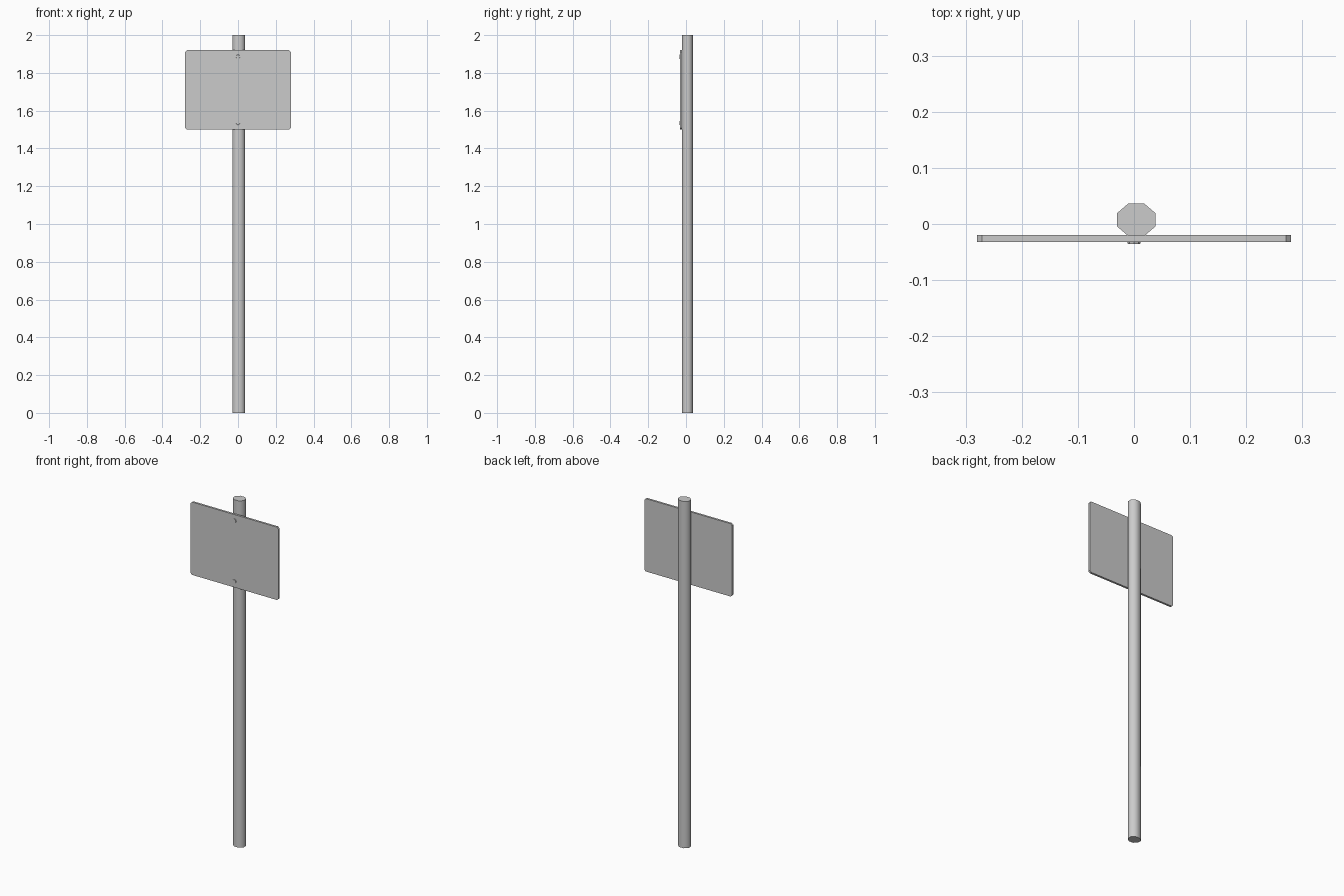
import bpy, bmesh, math
from mathutils import Matrix, Vector

if "Cube" in bpy.data.objects:
    bpy.data.objects.remove(bpy.data.objects["Cube"])


def finish(name, bm, smooth=False):
    bmesh.ops.recalc_face_normals(bm, faces=bm.faces[:])
    mesh = bpy.data.meshes.new(name)
    bm.to_mesh(mesh)
    bm.free()
    obj = bpy.data.objects.new(name, mesh)
    bpy.context.collection.objects.link(obj)
    if smooth:
        bpy.ops.object.select_all(action='DESELECT')
        obj.select_set(True)
        bpy.context.view_layer.objects.active = obj
        bpy.ops.object.shade_smooth_by_angle(angle=math.radians(50))
    return obj


def prism(name, profile, start, extrude, smooth=False):
    """Closed profile placed at start and extruded along a vector."""
    bm = bmesh.new()
    face = bm.faces.new([bm.verts.new(Vector(start) + Vector(p)) for p in profile])
    top = bmesh.ops.extrude_face_region(bm, geom=[face], use_keep_orig=True)
    verts = [v for v in top['geom'] if isinstance(v, bmesh.types.BMVert)]
    bmesh.ops.translate(bm, verts=verts, vec=extrude)
    return finish(name, bm, smooth)


# Eight-sided post, slightly wider than deep
rx, ry = 0.034 / math.cos(math.pi / 8), 0.029 / math.cos(math.pi / 8)
octagon = [(rx * math.cos(a), ry * math.sin(a), 0)
           for a in (math.pi * (2 * i + 1) / 8 for i in range(8))]
prism("post", octagon, (0.004, 0.0075, 0), (0, 0, 2), smooth=True)

# Sign plate with clipped corners
hw, hh, c = 0.28, 0.21, 0.009
plate = [(hw, 0, hh - c), (hw - c, 0, hh), (c - hw, 0, hh), (-hw, 0, hh - c),
         (-hw, 0, c - hh), (c - hw, 0, -hh), (hw - c, 0, -hh), (hw, 0, c - hh)]
prism("sign_plate", plate, (0, -0.02, 1.71), (0, -0.012, 0))

# Bolt heads on the front of the plate
for label, z in (("upper", 1.885), ("lower", 1.535)):
    bm = bmesh.new()
    bmesh.ops.create_cone(
        bm, cap_ends=True, segments=8, radius1=0.012, radius2=0.011, depth=0.006,
        matrix=Matrix.Translation((0, -0.0325, z)) @ Matrix.Rotation(math.pi / 2, 4, 'X'))
    finish(label + "_bolt", bm)
